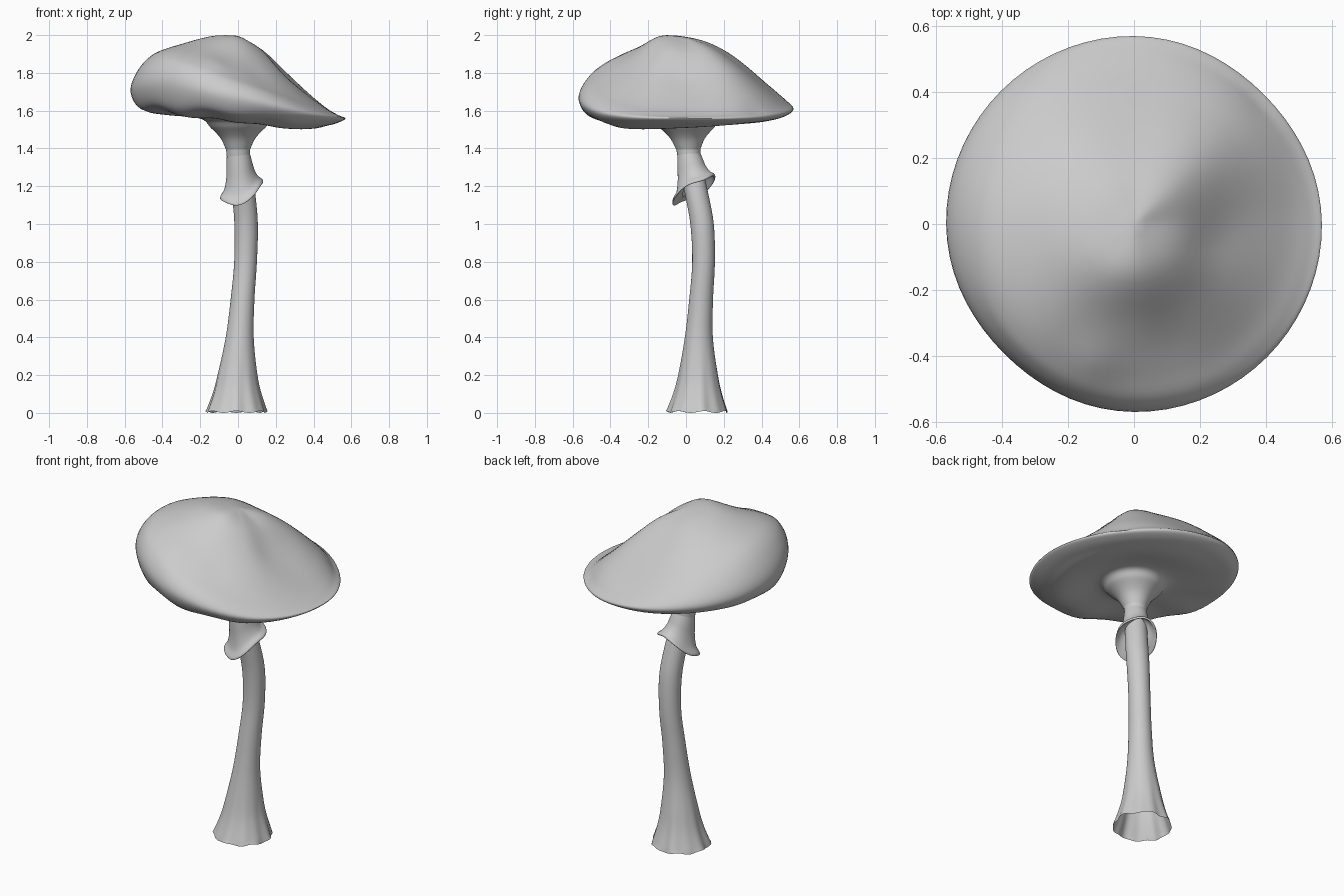
import bpy, bmesh, math
from mathutils import Vector

if "Cube" in bpy.data.objects:
    bpy.data.objects.remove(bpy.data.objects["Cube"])

TAU = 2 * math.pi


def spline(vals, t, closed=False):
    """Catmull-Rom interpolation through a list of numbers or vectors."""
    n = len(vals)
    i = math.floor(t)
    if not closed:
        i = max(0, min(n - 2, i))
    f = t - i
    pick = (lambda k: vals[k % n]) if closed else (lambda k: vals[max(0, min(n - 1, k))])
    a, b, c, d = pick(i - 1), pick(i), pick(i + 1), pick(i + 2)
    return b + (c - a) * (f / 2) + (a * 2 - b * 5 + c * 4 - d) * (f * f / 2) \
        + (b * 3 - a - c * 3 + d) * (f ** 3 / 2)


def surface(name, rows, cols, point, cap_start=False):
    """Skin a tube of closed rings; point(row, angle) gives each position."""
    bm = bmesh.new()
    rings = [[bm.verts.new(point(r, TAU * c / cols)) for c in range(cols)]
             for r in range(rows)]
    for lo, hi in zip(rings, rings[1:]):
        for c in range(cols):
            d = (c + 1) % cols
            bm.faces.new((lo[c], lo[d], hi[d], hi[c]))
    if cap_start:
        ring = rings[0]
        mid = bm.verts.new(sum((v.co for v in ring), Vector()) / cols)
        for c in range(cols):
            bm.faces.new((ring[c], ring[(c + 1) % cols], mid))
    bmesh.ops.recalc_face_normals(bm, faces=bm.faces)
    mesh = bpy.data.meshes.new(name)
    bm.to_mesh(mesh)
    bm.free()
    ob = bpy.data.objects.new(name, mesh)
    bpy.context.collection.objects.link(ob)
    bpy.context.view_layer.objects.active = ob
    ob.select_set(True)
    bpy.ops.object.shade_smooth_by_angle(angle=math.radians(50))
    ob.select_set(False)
    return ob


# Cap: heights along one radial profile for each 45 degrees, starting at +x,
# then a shared flare that narrows to the top of the stem
cap_radii = [0.02, 0.15, 0.30, 0.45, 0.535, 0.57, 0.54, 0.48, 0.38, 0.20,
             0.145, 0.093, 0.064]
flare = [1.510, 1.455, 1.395]
cap_heights = [
    [1.982, 1.900, 1.745, 1.625, 1.575, 1.560, 1.540, 1.523, 1.510, 1.552],
    [1.982, 1.932, 1.825, 1.690, 1.605, 1.568, 1.548, 1.535, 1.530, 1.555],
    [1.983, 1.935, 1.832, 1.705, 1.640, 1.610, 1.580, 1.560, 1.545, 1.555],
    [1.986, 1.965, 1.908, 1.810, 1.730, 1.660, 1.610, 1.590, 1.575, 1.557],
    [1.989, 1.987, 1.950, 1.893, 1.805, 1.710, 1.630, 1.600, 1.582, 1.558],
    [1.991, 1.997, 1.950, 1.900, 1.845, 1.750, 1.645, 1.592, 1.570, 1.558],
    [1.990, 1.985, 1.880, 1.790, 1.738, 1.670, 1.600, 1.565, 1.540, 1.552],
    [1.985, 1.935, 1.798, 1.672, 1.615, 1.580, 1.545, 1.518, 1.505, 1.550],
]
CAP_ROWS = 61
# Soft bumps and hollows on the top: x, y, height, width
lumps = [(0.22, -0.06, -0.012, 0.07), (-0.12, -0.42, 0.012, 0.07),
         (0.10, -0.36, -0.010, 0.09), (0.40, 0.38, -0.012, 0.05)]


def cap_point(row, a):
    t = row / (CAP_ROWS - 1) * (len(cap_radii) - 1)
    r = spline(cap_radii, t)
    z = spline([spline(p + flare, t) for p in cap_heights], a / TAU * 8, True)
    # The rim draws in slightly at front left and back right
    r *= 1 - 0.025 * max(0, min(1, t - 3, 9 - t)) * abs(math.cos(a - TAU / 8)) ** 8
    x, y = r * math.cos(a), r * math.sin(a)
    if t < 5:
        for lx, ly, h, w in lumps:
            z += h * math.exp(-((x - lx) ** 2 + (y - ly) ** 2) / w ** 2) * min(1, 5 - t)
    # Ripples on the lower front-left edge
    under = max(0, 1 - abs(t - 7) / 2)
    z += 0.012 * under * math.sin(9 * a) * max(0, -math.cos(a - 0.9))
    neck = max(0, t - 9) / 3
    return Vector((x, y + 0.012 * neck, z))


surface("cap", CAP_ROWS, 72, cap_point, cap_start=True)

# Stem: centre x, centre y, height and radius up a bent, open-based tube
stem_path = [(-0.009, 0.060, 0.005, 0.160), (-0.006, 0.063, 0.10, 0.128),
             (-0.003, 0.065, 0.20, 0.105), (0.009, 0.068, 0.40, 0.074),
             (0.024, 0.080, 0.60, 0.063), (0.040, 0.093, 0.80, 0.060),
             (0.043, 0.085, 1.00, 0.062), (0.028, 0.054, 1.17, 0.062),
             (0.005, 0.022, 1.32, 0.060), (0.000, 0.012, 1.40, 0.064)]
STEM_ROWS = 46


def stem_point(row, a):
    t = row / (STEM_ROWS - 1) * (len(stem_path) - 1)
    x, y, z, r = (spline(list(k), t) for k in zip(*stem_path))
    fade = max(0, 1 - z / 0.4) ** 1.5
    r *= 1 + fade * (0.025 * math.sin(7 * a + 0.6) + 0.025 * math.sin(11 * a))
    if row == 0:
        z += 0.005 * math.sin(7 * a)
    return Vector((x + r * math.cos(a), y + r * math.sin(a), z))


surface("stem", STEM_ROWS, 64, stem_point)

# Ring skirt: (blend from stem to tilted hem, radius, height offset at the hem)
skirt = [(0.0, 0.060, 0.0), (0.3, 0.067, 0.0), (0.6, 0.074, 0.0),
         (0.85, 0.089, 0.0), (1.0, 0.112, 0.0), (1.0, 0.108, -0.012),
         (0.97, 0.085, 0.005), (0.90, 0.054, 0.01)]
SKIRT_ROWS = 29


def skirt_point(row, a):
    t = row / (SKIRT_ROWS - 1) * (len(skirt) - 1)
    k, r, dz = (spline(list(c), t) for c in zip(*skirt))
    hem = 1.188 + 0.074 * math.cos(a - 1.0) - 0.010 * math.sin(3 * a)
    z = 1.38 + (hem - 1.38) * k + dz
    x, y = 0.001 + 0.018 * k, 0.014 + 0.027 * k
    r *= 1 + 0.03 * k * math.sin(4 * a)
    return Vector((x + r * math.cos(a), y + r * math.sin(a), z))


surface("ring_skirt", SKIRT_ROWS, 48, skirt_point)
